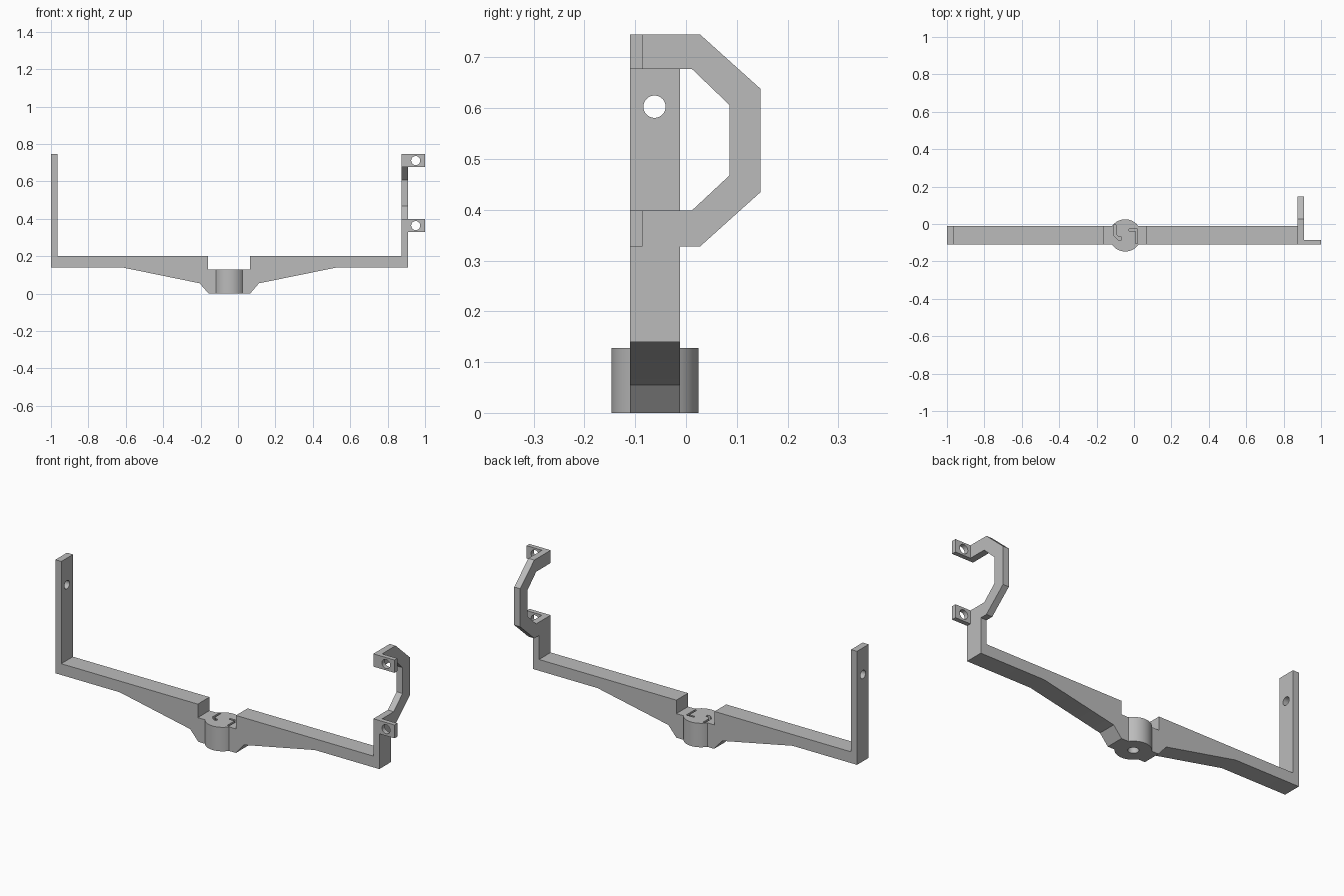
import bpy, bmesh, math
from mathutils import Matrix, Vector

if "Cube" in bpy.data.objects:
    bpy.data.objects.remove(bpy.data.objects["Cube"])

grey = bpy.data.materials.new("plain grey")
grey.diffuse_color = (0.5, 0.5, 0.5, 1)
grey.use_nodes = True
grey.node_tree.nodes["Principled BSDF"].inputs["Base Color"].default_value = grey.diffuse_color


def finish(name, bm):
    bmesh.ops.recalc_face_normals(bm, faces=bm.faces)
    me = bpy.data.meshes.new(name)
    bm.to_mesh(me)
    bm.free()
    me.materials.append(grey)
    ob = bpy.data.objects.new(name, me)
    bpy.context.collection.objects.link(ob)
    return ob


def prism(name, pts, axis, lo, hi):
    """Extrude a 2D profile along an axis; pts use the two other axes in order."""
    def place(p, t):
        v = list(p)
        v.insert("xyz".index(axis), t)
        return v
    bm = bmesh.new()
    face = bm.faces.new([bm.verts.new(place(p, lo)) for p in pts])
    ext = bmesh.ops.extrude_face_region(bm, geom=[face])
    shift = Vector(place((0, 0), hi - lo))
    bmesh.ops.translate(bm, vec=shift,
                        verts=[g for g in ext["geom"] if isinstance(g, bmesh.types.BMVert)])
    return finish(name, bm)


def rect(a0, b0, a1, b1):
    return [(a0, b0), (a1, b0), (a1, b1), (a0, b1)]


def circle(a, b, r, n=32):
    return [(a + r * math.cos(2 * math.pi * i / n), b + r * math.sin(2 * math.pi * i / n))
            for i in range(n)]


def boolean(target, tool, op="DIFFERENCE"):
    mod = target.modifiers.new("bool", "BOOLEAN")
    mod.operation, mod.solver, mod.object = op, "EXACT", tool
    bpy.context.view_layer.objects.active = target
    bpy.ops.object.modifier_apply(modifier=mod.name)
    bpy.data.objects.remove(tool)


Y0, Y1 = -0.11, -0.012      # depth of the main bar
HUB = (-0.047, -0.061)

# Main bar with both uprights, tapered underside and central notch
frame = prism("yoke_frame", [
    (-1, 0.14), (-0.62, 0.14), (-0.205, 0.055), (-0.157, 0), (0.065, 0), (0.112, 0.055),
    (0.53, 0.14), (0.91, 0.14), (0.91, 0.36), (0.875, 0.36), (0.875, 0.2), (0.065, 0.2),
    (0.065, 0.128), (-0.16, 0.128), (-0.16, 0.2), (-0.965, 0.2), (-0.965, 0.745),
    (-1, 0.745)], "y", Y0, Y1)

# C-shaped clip on the right upright
clip = prism("c_clip", [
    (Y0, 0.745), (0.028, 0.745), (0.147, 0.638), (0.147, 0.435), (0.028, 0.328),
    (Y0, 0.328), (Y0, 0.399), (0.012, 0.399), (0.086, 0.468), (0.086, 0.606),
    (0.012, 0.677), (Y0, 0.677)], "x", 0.875, 0.91)
boolean(frame, clip, "UNION")

# Screw tabs with holes at the clip ends
for z0, z1 in ((0.328, 0.399), (0.677, 0.745)):
    boolean(frame, prism("tab", rect(0.88, z0, 1.0, z1), "y", Y0, -0.086), "UNION")
    boolean(frame, prism("tab_hole", circle(0.95, (z0 + z1) / 2, 0.024), "y", -0.2, -0.05))

# Pivot hole in the left upright
boolean(frame, prism("pivot_hole", circle(-0.062, 0.603, 0.022), "x", -1.1, -0.9))

# Round hub under the notch
boolean(frame, prism("hub", circle(*HUB, 0.086, 64), "z", 0, 0.128), "UNION")

# Narrow hooked slots in the hub top and a socket beneath
left_slot = [(-0.107, -0.005), (-0.107, -0.062), (-0.085, -0.085), (-0.068, -0.085),
             (-0.068, -0.07), (-0.08, -0.07), (-0.096, -0.056), (-0.096, -0.005)]
right_slot = [(-0.027, -0.027), (0.018, -0.027), (0.018, -0.103), (0.007, -0.103),
              (0.007, -0.038), (-0.027, -0.038)]
for pts in (left_slot, right_slot):
    boolean(frame, prism("slot", pts, "z", 0.1, 0.2))
boolean(frame, prism("socket", circle(*HUB, 0.026), "z", -0.05, 0.06))

# Smooth the round surfaces only
bpy.ops.object.select_all(action="DESELECT")
frame.select_set(True)
bpy.context.view_layer.objects.active = frame
bpy.ops.object.shade_smooth_by_angle(angle=math.radians(25))
